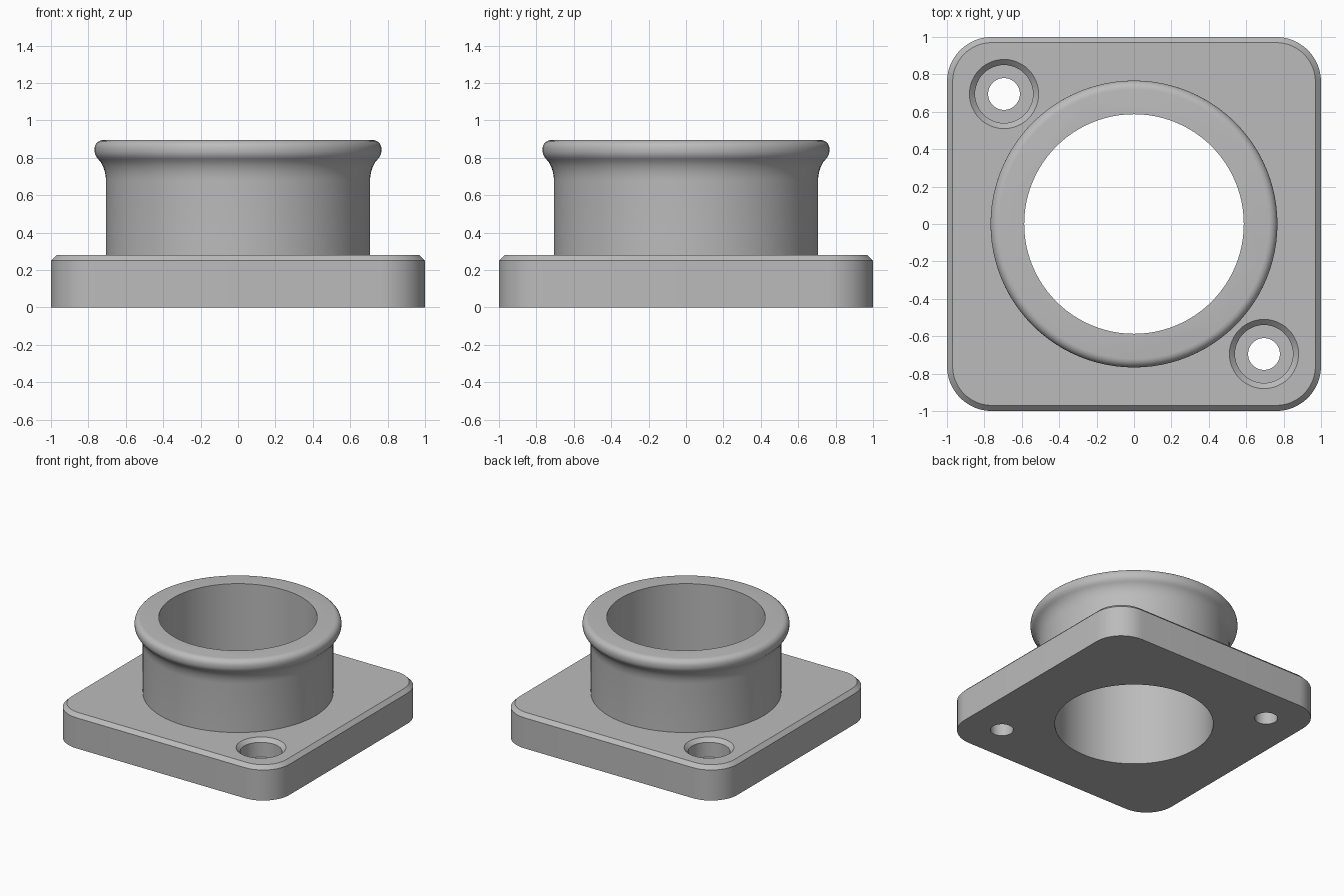
import bpy
import bmesh
from math import cos, sin, pi, radians

if "Cube" in bpy.data.objects:
    bpy.data.objects.remove(bpy.data.objects["Cube"], do_unlink=True)

grey = bpy.data.materials.new("machined grey")
grey.use_nodes = True
COLOR = (0.5, 0.5, 0.5, 1)
grey.diffuse_color = COLOR
grey.node_tree.nodes["Principled BSDF"].inputs["Base Color"].default_value = COLOR


def loft(name, rings):
    """Solid from stacked (outline, z) rings, closed by flat caps."""
    bm = bmesh.new()
    loops = [[bm.verts.new((x, y, z)) for x, y in pts] for pts, z in rings]
    for low, high in zip(loops, loops[1:]):
        for i in range(len(low)):
            bm.faces.new((low[i - 1], low[i], high[i], high[i - 1]))
    bm.faces.new(loops[0][::-1])
    bm.faces.new(loops[-1])
    bmesh.ops.recalc_face_normals(bm, faces=bm.faces)
    mesh = bpy.data.meshes.new(name)
    bm.to_mesh(mesh)
    bm.free()
    mesh.materials.append(grey)
    obj = bpy.data.objects.new(name, mesh)
    bpy.context.collection.objects.link(obj)
    return obj


def circle(r, n, cx=0, cy=0):
    return [(cx + r * cos(2 * pi * i / n), cy + r * sin(2 * pi * i / n)) for i in range(n)]


def turned(name, profile, n=96, cx=0, cy=0):
    return loft(name, [(circle(r, n, cx, cy), z) for r, z in profile])


def rounded_square(half, radius, steps=12):
    pts = []
    for k, (sx, sy) in enumerate([(1, 1), (-1, 1), (-1, -1), (1, -1)]):
        for i in range(steps + 1):
            a = pi / 2 * (k + i / steps)
            pts.append((sx * (half - radius) + radius * cos(a),
                        sy * (half - radius) + radius * sin(a)))
    return pts


def combine(body, tool, operation):
    mod = body.modifiers.new(operation.title(), 'BOOLEAN')
    mod.operation = operation
    mod.solver = 'EXACT'
    mod.object = tool
    bpy.context.view_layer.objects.active = body
    bpy.ops.object.modifier_apply(modifier=mod.name)
    bpy.data.objects.remove(tool, do_unlink=True)


# Square base plate with rounded corners and a chamfered top edge
outer, inner = rounded_square(1, 0.24), rounded_square(0.97, 0.21)
body = loft("flanged_collar", [(outer, 0), (outer, 0.25), (inner, 0.28)])

# Round collar: straight wall, concave flare, rolled lip
lip = [(0.72 + 0.047 * cos(a), 0.848 + 0.047 * sin(a))
       for a in [radians(15 * i) for i in range(7)]]
collar = turned("collar", [
    (0.706, 0.1), (0.706, 0.68), (0.708, 0.705), (0.713, 0.73), (0.721, 0.753),
    (0.732, 0.774), (0.745, 0.79), (0.756, 0.802), (0.764, 0.818), (0.767, 0.833)] + lip)
combine(body, collar, 'UNION')

# Bore through collar and plate
combine(body, turned("bore", [(0.587, -0.1), (0.587, 1)]), 'DIFFERENCE')

# Two counterbored, chamfered screw holes on opposite corners
for side in (-1, 1):
    hole = turned("screw_hole", [(0.085, -0.1), (0.085, 0.13), (0.155, 0.13),
                                 (0.155, 0.25), (0.195, 0.29)],
                  48, side * 0.695, -side * 0.695)
    combine(body, hole, 'DIFFERENCE')

bpy.ops.object.select_all(action='DESELECT')
body.select_set(True)
bpy.context.view_layer.objects.active = body
bpy.ops.object.shade_smooth_by_angle(angle=radians(30))
